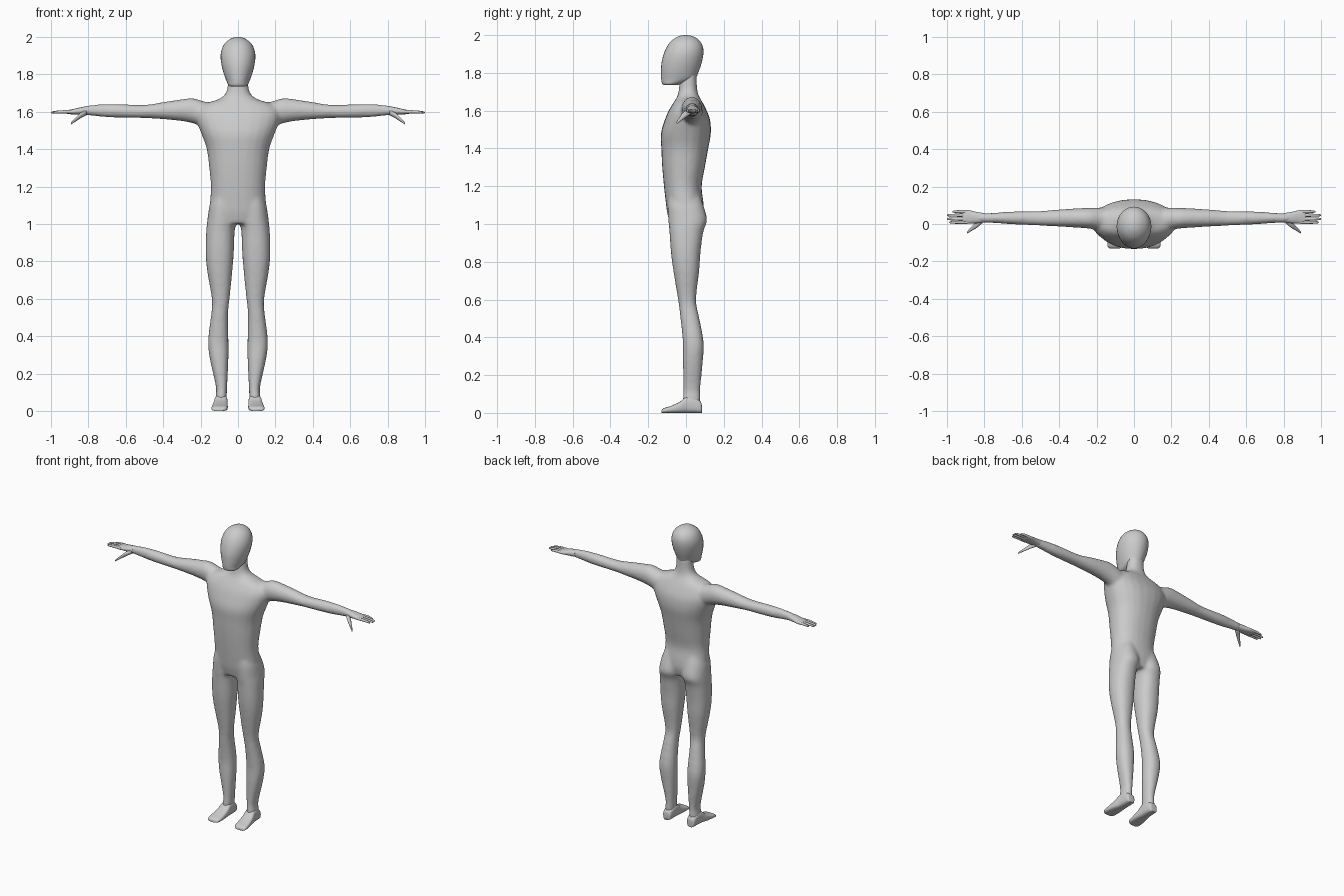
import bpy, bmesh, math

skin = bpy.data.materials.new("light grey")
skin.diffuse_color = (0.6, 0.6, 0.6, 1)


def smooth_rings(rings, steps):
    """Insert in-between sections along a smooth curve through the given ones."""
    out = []
    for i in range(len(rings) - 1):
        p0, p1 = rings[max(i - 1, 0)], rings[i]
        p2, p3 = rings[i + 1], rings[min(i + 2, len(rings) - 1)]
        for s in range(steps):
            t = s / steps
            out.append([0.5 * (2 * b + (c - a) * t + (2 * a - 5 * b + 4 * c - d) * t * t
                               + (3 * b - a - 3 * c + d) * t ** 3)
                        for a, b, c, d in zip(p0, p1, p2, p3)])
    return out + [rings[-1]]


def loft(bm, axis, rings, side=1, segs=24, power=1.0, steps=3):
    """Closed tube; each ring is (position on axis, u min, u max, v min, v max)."""
    loops = []
    for t, u0, u1, v0, v1 in smooth_rings(rings, steps):
        loop = []
        for k in range(segs):
            a = 2 * math.pi * k / segs
            c, s = math.cos(a), math.sin(a)
            u = (u0 + u1) / 2 + (u1 - u0) / 2 * math.copysign(abs(c) ** power, c)
            v = (v0 + v1) / 2 + (v1 - v0) / 2 * math.copysign(abs(s) ** power, s)
            x, y, z = {'x': (t, u, v), 'y': (u, t, v), 'z': (u, v, t)}[axis]
            loop.append(bm.verts.new((x * side, y, z)))
        loops.append(loop)
    for a, b in zip(loops, loops[1:]):
        for k in range(segs):
            n = (k + 1) % segs
            bm.faces.new((a[k], a[n], b[n], b[k]))
    bm.faces.new(loops[0][::-1])
    bm.faces.new(loops[-1])


def finish(name, bm, angle=60):
    bmesh.ops.recalc_face_normals(bm, faces=bm.faces)
    me = bpy.data.meshes.new(name)
    bm.to_mesh(me)
    bm.free()
    me.materials.append(skin)
    me.shade_smooth()
    me.set_sharp_from_angle(angle=math.radians(angle))
    ob = bpy.data.objects.new(name, me)
    bpy.context.scene.collection.objects.link(ob)
    return ob


# Body: torso with neck, arms and legs fused into one skin
torso = [(1.0, -.13, .13, -.085, .08), (1.06, -.155, .155, -.1, .095),
         (1.12, -.15, .15, -.108, .092), (1.2, -.145, .145, -.117, .083),
         (1.3, -.154, .154, -.126, .1), (1.4, -.167, .167, -.131, .118),
         (1.48, -.195, .195, -.133, .132), (1.55, -.222, .222, -.113, .128),
         (1.6, -.225, .225, -.092, .11), (1.64, -.185, .185, -.068, .09),
         (1.665, -.11, .11, -.052, .075), (1.69, -.072, .072, -.042, .064),
         (1.73, -.056, .056, -.036, .058), (1.8, -.054, .054, -.034, .056)]
leg = [(1.16, .03, .125, -.09, .07), (1.1, .008, .152, -.098, .092),
       (1.02, .008, .164, -.094, .112), (.96, .018, .17, -.088, .092),
       (.85, .022, .173, -.08, .077), (.75, .03, .165, -.067, .07),
       (.6, .045, .14, -.042, .053), (.52, .053, .143, -.032, .067),
       (.38, .051, .16, -.017, .093), (.28, .051, .151, -.017, .09),
       (.13, .058, .118, -.014, .076), (.08, .06, .12, -.018, .076),
       (.03, .062, .12, -.015, .074)]
arm = [(.1, -.03, .08, 1.53, 1.64), (.18, -.032, .088, 1.52, 1.655),
       (.24, -.025, .087, 1.538, 1.673), (.3, -.02, .084, 1.55, 1.667),
       (.4, -.014, .078, 1.56, 1.652), (.5, -.009, .07, 1.566, 1.637),
       (.65, -.002, .067, 1.568, 1.641), (.75, .005, .06, 1.575, 1.639),
       (.82, .008, .056, 1.583, 1.631), (.84, .012, .055, 1.588, 1.625)]
bm = bmesh.new()
loft(bm, 'z', torso, power=.9)
for side in (1, -1):
    loft(bm, 'z', leg, side, power=.9)
    loft(bm, 'x', arm, side)
body = finish("body", bm)
mod = body.modifiers.new("fuse", 'REMESH')
mod.mode = 'VOXEL'
mod.voxel_size = .009
mod.use_smooth_shade = True
mod = body.modifiers.new("soften", 'SMOOTH')
mod.factor = .5
mod.iterations = 10

# Head: egg-shaped skull with a forward chin
bm = bmesh.new()
loft(bm, 'z', [(1.735, -.035, .035, -.115, -.05), (1.742, -.05, .05, -.126, -.02),
               (1.765, -.062, .062, -.131, .045), (1.8, -.075, .075, -.132, .064),
               (1.85, -.088, .088, -.13, .082), (1.9, -.093, .093, -.118, .092),
               (1.94, -.085, .085, -.1, .089), (1.97, -.067, .067, -.077, .072),
               (1.99, -.04, .04, -.048, .045), (1.998, -.018, .018, -.024, .02),
               (2.0, -.003, .003, -.005, .003)], segs=32)
finish("head", bm)

foot = [(.084, .075, .105, 0, .03), (.078, .063, .117, 0, .06),
        (.04, .057, .122, 0, .085), (0, .056, .126, 0, .085),
        (-.03, .055, .133, 0, .06), (-.08, .055, .14, 0, .037),
        (-.118, .06, .141, 0, .025), (-.13, .075, .13, 0, .014)]
palm = [(.8, .008, .058, 1.585, 1.628), (.84, .004, .064, 1.585, 1.624),
        (.88, .002, .073, 1.586, 1.615), (.91, .003, .075, 1.588, 1.609),
        (.92, .008, .07, 1.592, 1.605)]
thumb = [(.81, .005, .04, 1.582, 1.61), (.84, -.02, .015, 1.566, 1.596),
         (.865, -.035, -.012, 1.55, 1.572), (.885, -.047, -.032, 1.537, 1.552),
         (.893, -.051, -.043, 1.532, 1.541)]
fingers = [(.97, .066), (1.0, .047), (1.0, .027), (.988, .009)]  # tip x, centre y

for side, label in ((1, "left"), (-1, "right")):
    # Foot with a flat sole
    bm = bmesh.new()
    loft(bm, 'y', foot, side, power=.65)
    finish(label + "_foot", bm, 50)
    # Hand: palm, thumb and four fingers
    bm = bmesh.new()
    loft(bm, 'x', palm, side, segs=16, power=.85)
    loft(bm, 'x', thumb, side, segs=12)
    for tip, y in fingers:
        loft(bm, 'x', [(x, y - r, y + r, z - r, z + r) for x, z, r in
                       ((.89, 1.6, .009), (.935, 1.6, .0085),
                        (tip - .02, 1.598, .007), (tip - .004, 1.596, .005),
                        (tip, 1.596, .002))], side, segs=10)
    finish(label + "_hand", bm)
